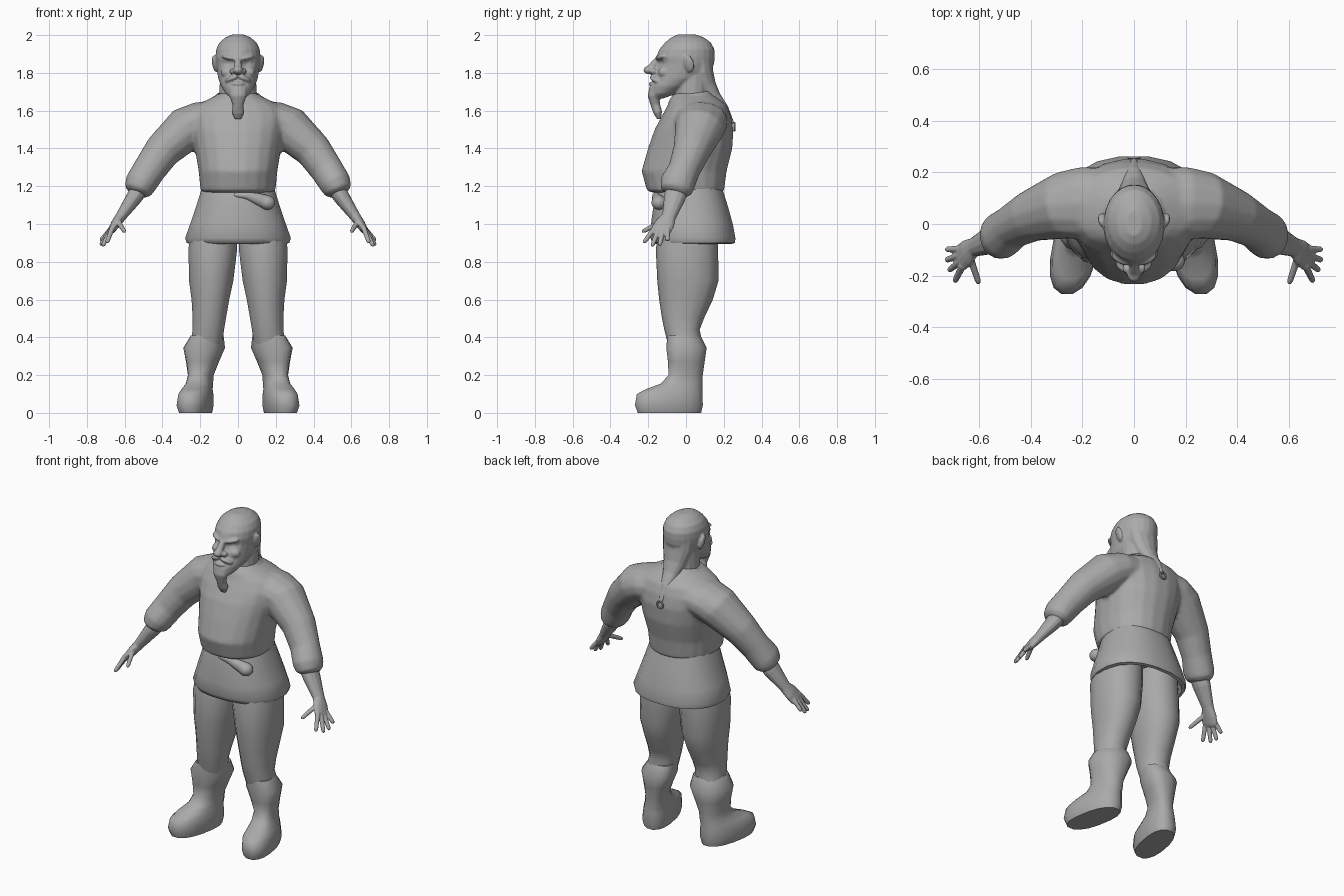
import bpy, bmesh, math
from mathutils import Vector

if "Cube" in bpy.data.objects:
    bpy.data.objects.remove(bpy.data.objects["Cube"])

grey = bpy.data.materials.new("plain grey")
grey.diffuse_color = (0.4, 0.4, 0.4, 1)
grey.use_nodes = True
grey.node_tree.nodes["Principled BSDF"].inputs["Base Color"].default_value = grey.diffuse_color


def finish(ob, name, angle=50):
    ob.name = name
    ob.data.materials.clear()
    ob.data.materials.append(grey)
    bpy.ops.object.select_all(action='DESELECT')
    ob.select_set(True)
    bpy.context.view_layer.objects.active = ob
    bpy.ops.object.shade_smooth_by_angle(angle=math.radians(angle))
    return ob


def blend(name, parts, voxel, rounds):
    """Join overlapping parts and melt them into one smooth skin."""
    bpy.ops.object.select_all(action='DESELECT')
    for ob in parts:
        ob.select_set(True)
    bpy.context.view_layer.objects.active = parts[0]
    bpy.ops.object.join()
    ob = finish(parts[0], name)
    bpy.ops.object.transform_apply(location=True, rotation=True, scale=True)
    mod = ob.modifiers.new("melt", 'REMESH')
    mod.mode = 'VOXEL'
    mod.voxel_size = voxel
    mod.use_smooth_shade = True
    mod = ob.modifiers.new("soften", 'SMOOTH')
    mod.factor, mod.iterations = 0.5, rounds


def skin(name, rings, sculpt=None):
    """Join rings of points with quads and close the ends."""
    bm = bmesh.new()
    loops = [[bm.verts.new(p) for p in ring] for ring in rings]
    n = len(loops[0])
    for a, b in zip(loops, loops[1:]):
        for i in range(n):
            j = (i + 1) % n
            bm.faces.new((a[i], a[j], b[j], b[i]))
    bm.faces.new(loops[0])
    bm.faces.new(loops[-1])
    if sculpt:
        for v in bm.verts:
            sculpt(v.co)
    bmesh.ops.recalc_face_normals(bm, faces=bm.faces)
    me = bpy.data.meshes.new(name)
    bm.to_mesh(me)
    bm.free()
    ob = bpy.data.objects.new(name, me)
    bpy.context.collection.objects.link(ob)
    return finish(ob, name)


def oval(n, power):
    """Unit superellipse."""
    out = []
    for i in range(n):
        a = 2 * math.pi * (i + 0.5) / n
        c, s = math.cos(a), math.sin(a)
        out.append((math.copysign(abs(c) ** (2 / power), c),
                    math.copysign(abs(s) ** (2 / power), s)))
    return out


def stack(name, rows, n=20, power=2.0, shear=0, side=1, sculpt=None, tilt=0):
    """Level rings: (z, half width, front y, back y, optional centre x)."""
    rings = []
    for z, rx, f, b, *x in rows:
        mid, ry = (f + b) / 2, (b - f) / 2
        x0 = x[0] if x else 0
        rings.append([(side * (x0 + c * rx - shear * s * ry), mid + s * ry, z + tilt * s * ry)
                      for c, s in oval(n, power)])
    return skin(name, rings, sculpt)


def tube(name, rows, n=10, side=1):
    """Rings across a path: (x, y, z, radius along y, other radius)."""
    pts = [Vector(r[:3]) for r in rows]
    rings = []
    for i, r in enumerate(rows):
        d = (pts[min(i + 1, len(pts) - 1)] - pts[max(i - 1, 0)]).normalized()
        u = Vector((0, 1, 0))
        u = (u - d * d.dot(u)).normalized()
        v = d.cross(u)
        ring = [pts[i] + u * (c * r[3]) + v * (s * r[4]) for c, s in oval(n, 2)]
        rings.append([(side * p.x, p.y, p.z) for p in ring])
    return skin(name, rings)


def blob(name, loc, radii, rot=(0, 0, 0)):
    bpy.ops.mesh.primitive_uv_sphere_add(segments=12, ring_count=8, location=loc, rotation=rot)
    ob = bpy.context.object
    ob.scale = radii
    return finish(ob, name)


# Blouse and sleeves, melted together at the shoulders
body = stack("blouse", [(1.165, .175, -.17, .18), (1.175, .2, -.208, .203), (1.28, .21, -.237, .217),
                        (1.4, .23, -.203, .247), (1.5, .25, -.168, .253), (1.57, .26, -.13, .24),
                        (1.625, .23, -.1, .218), (1.66, .16, -.088, .18), (1.695, .09, -.06, .13)],
             power=2.2)
shirt = [body]
for side in (1, -1):
    sleeve = tube("sleeve", [(.1, .08, 1.555, .14, .1), (.2, .078, 1.54, .145, .108),
                             (.27, .072, 1.508, .132, .118), (.4, .03, 1.388, .1, .098),
                             (.47, -.01, 1.287, .085, .088), (.515, -.045, 1.215, .094, .085),
                             (.53, -.052, 1.178, .086, .075), (.537, -.057, 1.16, .062, .05)],
                  14, side)
    shirt.append(sleeve)
blend("blouse", shirt, .01, 6)

# Flared, hollow skirt of the tunic and the folded collar
stack("skirt", [(1.2, .19, -.15, .19), (1.16, .203, -.165, .203), (1.09, .225, -.175, .225),
                (1.0, .256, -.188, .25), (.925, .283, -.19, .264), (.9, .274, -.18, .262),
                (.895, .255, -.165, .245), (1.0, .22, -.14, .2)], power=2.3)
stack("collar", [(1.625, .17, -.085, .17), (1.675, .125, -.09, .145), (1.69, .108, -.075, .13),
                 (1.66, .1, -.06, .12)], n=16, tilt=.15)

# Sash knot and its tail
tail = tube("sash_tail", [(-.02, -.15, 1.155, .02, .015), (.05, -.158, 1.15, .022, .022),
                          (.11, -.152, 1.13, .03, .034), (.16, -.14, 1.112, .04, .04)])
knot = blob("knot", (.155, -.143, 1.113), (.044, .042, .039), (0, .2, 0))
blend("sash_knot", [tail, knot], .007, 4)


# Head, with hollowed eye sockets
def sockets(co):
    if co.y < 0:
        d = math.hypot(abs(co.x) - .048, co.z - 1.85)
        co.y += .022 * max(0, 1 - d / .045)


skull = stack("head", [(1.665, .035, -.19, -.12), (1.69, .065, -.195, -.05), (1.73, .09, -.19, .03),
                       (1.77, .105, -.172, .1), (1.81, .112, -.163, .135), (1.85, .116, -.155, .15),
                       (1.885, .119, -.158, .153), (1.925, .116, -.142, .151),
                       (1.96, .1, -.112, .133), (1.987, .068, -.08, .097), (2.003, .03, -.045, .05)],
              n=24, sculpt=sockets)
neck = stack("neck", [(1.6, .12, -.07, .15), (1.68, .1, -.065, .125), (1.8, .097, -.06, .125)], n=16)
bridge = tube("nose_bridge", [(0, -.14, 1.885, .015, .014), (0, -.188, 1.82, .023, .023)])
tip = blob("nose_tip", (0, -.195, 1.815), (.027, .031, .023))
lip = blob("lower_lip", (0, -.18, 1.742), (.035, .018, .011))
beard = tube("beard", [(0, -.165, 1.72, .03, .05), (0, -.172, 1.68, .032, .047),
                       (0, -.162, 1.63, .026, .03), (0, -.149, 1.59, .024, .034),
                       (0, -.142, 1.555, .01, .018)])
ponytail = tube("ponytail", [(0, .07, 1.89, .07, .1), (0, .085, 1.8, .062, .092),
                             (0, .112, 1.73, .05, .07), (0, .15, 1.67, .037, .05),
                             (0, .195, 1.61, .032, .035), (0, .25, 1.53, .008, .01)], 12)
head = [skull, neck, bridge, tip, lip, beard, ponytail]
for s in (1, -1):
    head.append(blob("nostril", (s * .027, -.172, 1.808), (.018, .02, .015)))
    head.append(blob("brow", (s * .048, -.134, 1.882), (.046, .022, .013), (0, -s * .2, s * .45)))
    head.append(blob("cheek", (s * .06, -.118, 1.803), (.034, .03, .028), (0, 0, s * .5)))
    head.append(blob("moustache", (s * .036, -.166, 1.768), (.042, .022, .014), (0, s * .35, s * .5)))
    head.append(blob("ear", (s * .121, .014, 1.848), (.015, .03, .047), (.15, s * .22, s * -.3)))
blend("head", head, .0055, 5)

# Small loop on the back
bpy.ops.mesh.primitive_torus_add(major_radius=.02, minor_radius=.006, major_segments=12,
                                 minor_segments=6, location=(0, .256, 1.515),
                                 rotation=(math.pi / 2, 0, 0))
finish(bpy.context.object, "back_loop")

# Limbs, built once for each side; fingers run from knuckle to tip
fingers = [((.672, -.097, .975), (.728, -.098, .912)), ((.678, -.122, .965), (.728, -.14, .886)),
           ((.675, -.147, .965), (.717, -.18, .882)), ((.667, -.168, .975), (.694, -.224, .9)),
           ((.632, -.135, 1.01), (.6, -.232, .958))]
for side, tag in ((1, "left"), (-1, "right")):
    arm = tube("forearm", [(.51, -.045, 1.205, .06, .05), (.55, -.06, 1.14, .058, .044),
                           (.62, -.09, 1.04, .038, .029), (.645, -.11, 1.005, .052, .026),
                           (.668, -.13, .97, .054, .02), (.678, -.137, .955, .044, .013)], 12, side)
    hand = [arm]
    for a, b in fingers:
        a, b = Vector(a), Vector(b)
        rows = [(*a.lerp(b, t), r, r) for t, r in ((-.15, .015), (.88, .012), (1, .006))]
        hand.append(tube("finger", rows, 8, side))
    blend("forearm_and_hand_" + tag, hand, .004, 3)
    stack("trouser_leg_" + tag, [(1.0, .12, -.13, .17, .128), (.87, .132, -.16, .17, .133),
                                 (.7, .12, -.152, .172, .142), (.6, .102, -.142, .142, .146),
                                 (.5, .09, -.127, .095, .152), (.44, .085, -.115, .072, .157),
                                 (.36, .085, -.095, .09, .168)], n=14, power=2.2, side=side)
    stack("boot_" + tag, [(.41, .084, -.1, .078, .163), (.345, .107, -.106, .111, .179),
                          (.27, .084, -.097, .1, .188), (.2, .065, -.094, .09, .197),
                          (.155, .068, -.135, .089, .204), (.125, .077, -.215, .089, .217),
                          (.1, .085, -.263, .09, .223), (.04, .091, -.273, .092, .227),
                          (.0, .08, -.258, .083, .225)], n=16, power=2.4, shear=.18, side=side)
